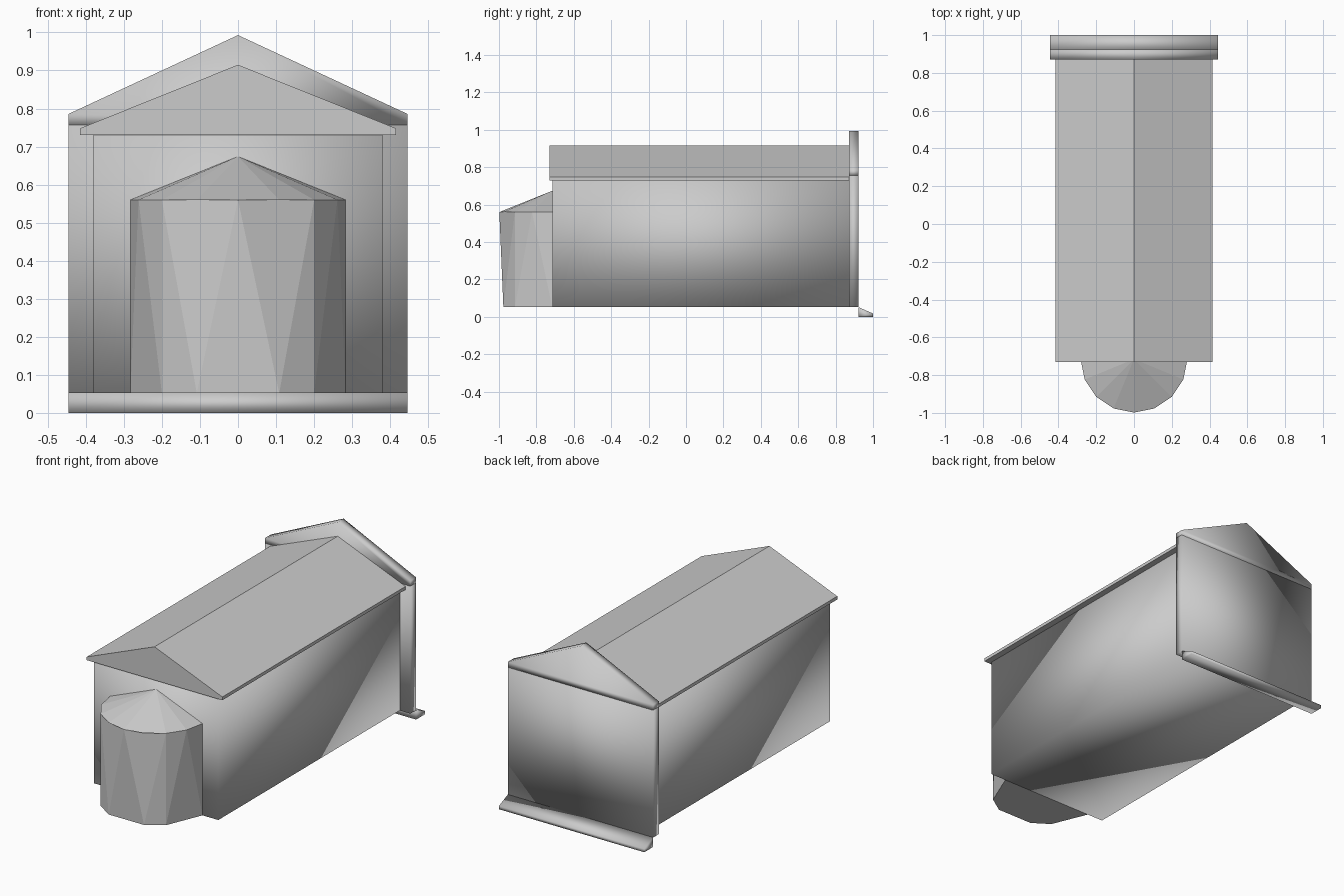
import bpy, bmesh, math

if "Cube" in bpy.data.objects:
    bpy.data.objects.remove(bpy.data.objects["Cube"])


def finish(name, bm, smooth=False):
    bmesh.ops.recalc_face_normals(bm, faces=bm.faces[:])
    mesh = bpy.data.meshes.new(name)
    bm.to_mesh(mesh)
    bm.free()
    obj = bpy.data.objects.new(name, mesh)
    bpy.context.collection.objects.link(obj)
    for p in mesh.polygons:
        p.use_smooth = smooth
    return obj


def prism(name, profile, direction, smooth=False):
    """Extrude a closed 3D profile along a vector."""
    bm = bmesh.new()
    face = bm.faces.new([bm.verts.new(p) for p in profile])
    out = bmesh.ops.extrude_face_region(bm, geom=[face], use_keep_orig=True)
    verts = [v for v in out["geom"] if isinstance(v, bmesh.types.BMVert)]
    bmesh.ops.translate(bm, verts=verts, vec=direction)
    return finish(name, bm, smooth)


def hull(name, points):
    bm = bmesh.new()
    for p in points:
        bm.verts.new(p)
    bmesh.ops.convex_hull(bm, input=bm.verts[:])
    return finish(name, bm)


def gable(half, low, eave, ridge, y):
    return [(-half, y, low), (half, y, low), (half, y, eave),
            (0, y, ridge), (-half, y, eave)]


def rect(half, low, high, y):
    return [(-half, y, low), (half, y, low), (half, y, high), (-half, y, high)]


# Main hall and its gabled roof
prism("hall", rect(0.38, 0.052, 0.735, -0.715), (0, 1.588, 0), True)
prism("hall_roof", gable(0.415, 0.73, 0.748, 0.915, -0.73), (0, 1.605, 0))

# Tall entrance wall with a pediment on top
prism("entrance_wall", rect(0.445, 0.052, 0.757, 0.872), (0, 0.05, 0), True)
prism("pediment", gable(0.445, 0.756, 0.786, 0.993, 0.872), (0, 0.051, 0), True)

# Sloped entrance step
step = [(-0.445, 0.922, 0), (-0.445, 1, 0), (-0.445, 1, 0.018), (-0.445, 0.922, 0.052)]
prism("entrance_step", step, (0.89, 0, 0), True)


# Rounded apse: a half ring in eight steps, faceted between top and bottom
def ring(steps, z):
    return [(0.283 * math.cos(math.pi * i / 8),
             -0.715 - 0.283 * math.sin(math.pi * i / 8), z) for i in steps]


hull("apse_wall", ring((0, 2, 3, 5, 6, 8), 0.052) + ring((0, 1, 2, 4, 6, 7, 8), 0.56))
hull("apse_roof", ring(range(9), 0.56) + [(0, -0.715, 0.674)])
